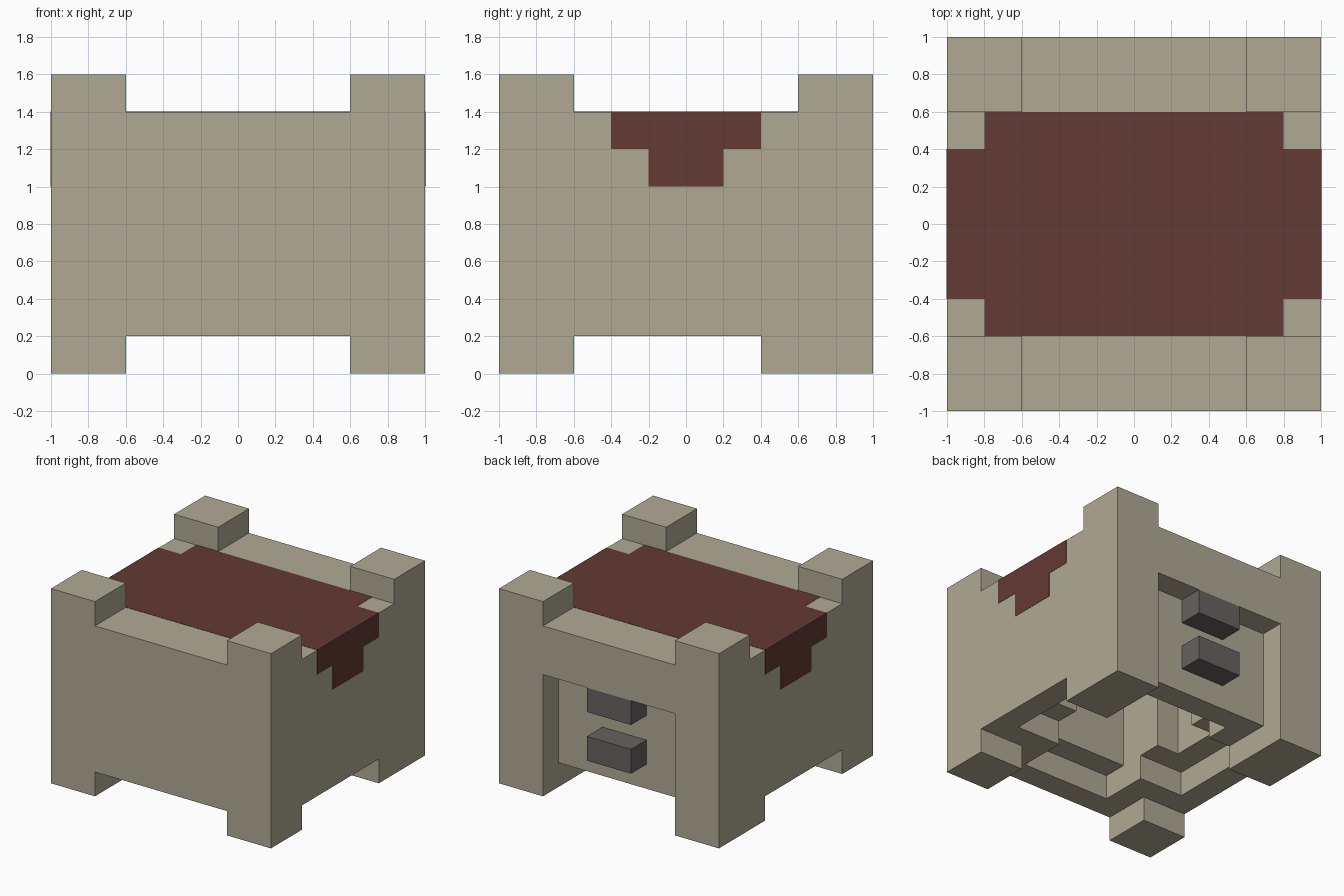
import bpy
import bmesh
from mathutils import Matrix

if "Cube" in bpy.data.objects:
    bpy.data.objects.remove(bpy.data.objects["Cube"])


def material(name, rgb):
    m = bpy.data.materials.new(name)
    m.diffuse_color = (*rgb, 1)
    m.use_nodes = True
    m.node_tree.nodes["Principled BSDF"].inputs["Base Color"].default_value = m.diffuse_color
    return m


STONE = material("warm_stone", (0.434, 0.402, 0.296))
RED = material("dark_red", (0.127, 0.041, 0.033))
GREY = material("dark_grey", (0.130, 0.126, 0.118))


def prism(name, outline, z0, z1, mat, matrix=None):
    """Extrude a flat outline from z0 to z1, then place it."""
    bm = bmesh.new()
    face = bm.faces.new([bm.verts.new((x, y, z0)) for x, y in outline])
    top = bmesh.ops.extrude_face_region(bm, geom=[face])["geom"]
    verts = [v for v in top if isinstance(v, bmesh.types.BMVert)]
    bmesh.ops.translate(bm, verts=verts, vec=(0, 0, z1 - z0))
    if matrix:
        bm.transform(matrix)
    bmesh.ops.recalc_face_normals(bm, faces=bm.faces)
    mesh = bpy.data.meshes.new(name)
    bm.to_mesh(mesh)
    bm.free()
    mesh.materials.append(mat)
    obj = bpy.data.objects.new(name, mesh)
    bpy.context.collection.objects.link(obj)
    return obj


def box(name, x0, x1, y0, y1, z0, z1, mat=STONE):
    return prism(name, [(x0, y0), (x1, y0), (x1, y1), (x0, y1)], z0, z1, mat)


def cross(wx, wy0, wy1, nx, ny0, ny1):
    """Outline of a wide bar crossed by a narrower, longer bar."""
    right = [(nx, ny0), (nx, wy0), (wx, wy0), (wx, wy1), (nx, wy1), (nx, ny1)]
    return right + [(-x, y) for x, y in reversed(right)]


def cut(target, cutter):
    mod = target.modifiers.new("cut", 'BOOLEAN')
    mod.operation = 'DIFFERENCE'
    mod.solver = 'EXACT'
    mod.object = cutter
    cutter.hide_render = True
    bpy.context.view_layer.objects.active = target
    bpy.ops.object.modifier_apply(modifier=mod.name)
    bpy.data.objects.remove(cutter)


# Main block with a back recess, a cross-shaped floor opening and a cavity
body = box("body", -1, 1, -1, 1, 0.2, 1.4)
cut(body, box("recess_cutter", -0.6, 0.6, 0.8, 1.2, 0.0, 1.0))
cut(body, prism("floor_cutter", cross(0.8, -0.4, 0.4, 0.4, -0.8, 0.6), 0.0, 0.4, STONE))
cut(body, prism("cavity_cutter", cross(0.6, -0.2, 0.2, 0.4, -0.6, 0.4), 0.3, 1.0, STONE))

# Feet (the back pair is deeper) and corner posts
for side, x0, x1 in (("left", -1, -0.6), ("right", 0.6, 1)):
    box(f"front_foot_{side}", x0, x1, -1, -0.6, 0, 0.2)
    box(f"back_foot_{side}", x0, x1, 0.4, 1, 0, 0.2)
    box(f"front_post_{side}", x0, x1, -1, -0.6, 1.4, 1.6)
    box(f"back_post_{side}", x0, x1, 0.6, 1, 1.4, 1.6)

# Grey blocks in the back recess
for name, z in (("lower_block", 0.4), ("upper_block", 0.8)):
    box(name, -0.2, 0.2, 0.8, 1.0, z, z + 0.2, GREY)

# Red cloth: thin top sheet and a stepped flap on each side
prism("top_cloth", cross(1.0, -0.4, 0.4, 0.8, -0.6, 0.6), 1.4, 1.402, RED)
flap = [(-0.4, 1.402), (-0.4, 1.2), (-0.2, 1.2), (-0.2, 1.0),
        (0.2, 1.0), (0.2, 1.2), (0.4, 1.2), (0.4, 1.402)]
upright = Matrix(((0, 0, 1, 0), (1, 0, 0, 0), (0, 1, 0, 0), (0, 0, 0, 1)))
prism("right_flap", flap, 1.0, 1.002, RED, upright)
prism("left_flap", flap, -1.002, -1.0, RED, upright)
